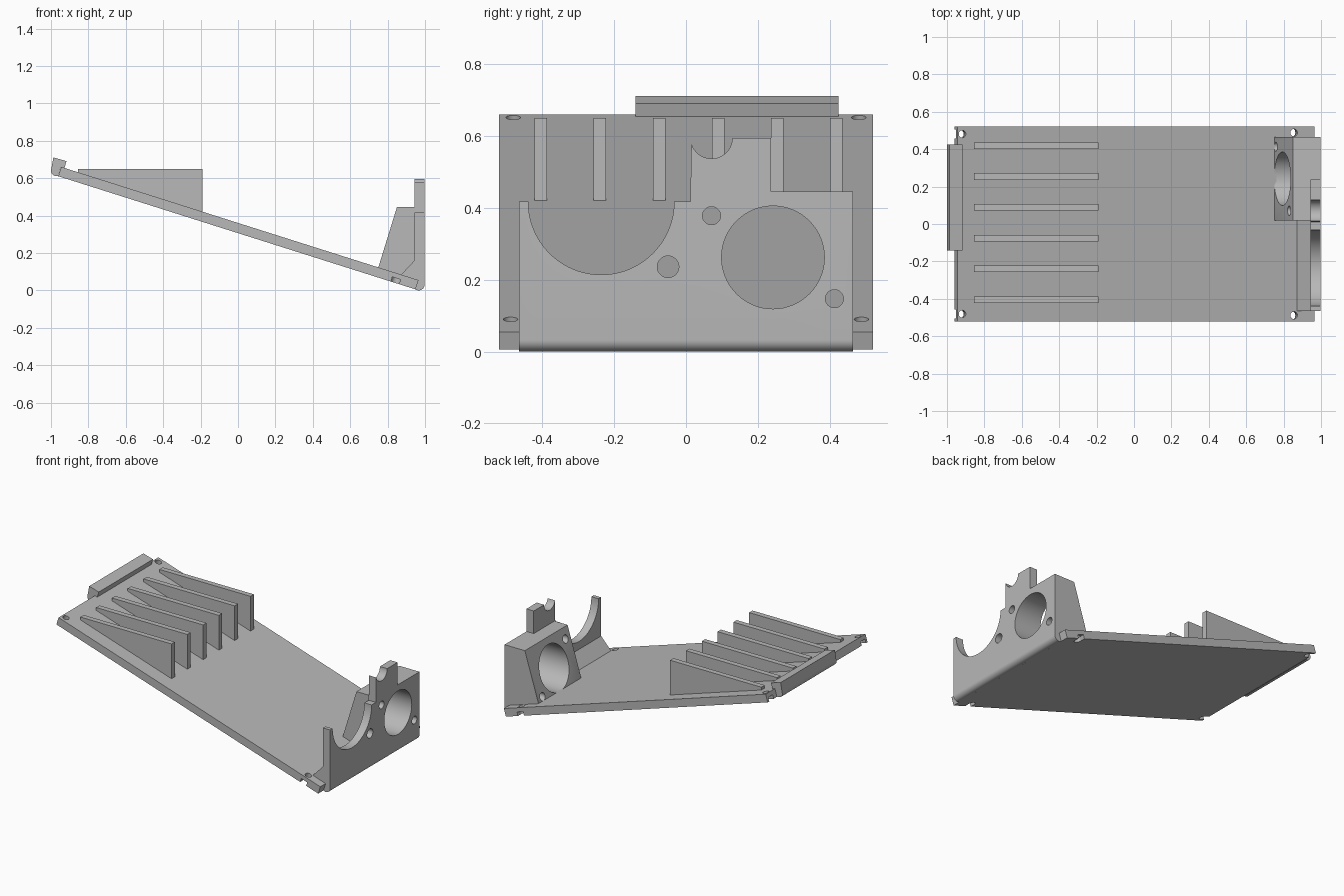
import bpy, bmesh, math
from mathutils import Vector

cube = bpy.data.objects.get("Cube")
if cube:
    bpy.data.objects.remove(cube, do_unlink=True)

grey = bpy.data.materials.new("plain grey")
grey.use_nodes = True
grey.diffuse_color = (0.48, 0.48, 0.48, 1)
grey.node_tree.nodes["Principled BSDF"].inputs["Base Color"].default_value = (0.48, 0.48, 0.48, 1)

TILT = math.atan(0.605 / 1.91)
THICK = 0.052


def top_z(x):
    """Height of the sloping plate's upper face."""
    return 0.055 + (0.965 - x) * math.tan(TILT)


def arc(cx, cz, r, start, end, n=32):
    angles = [math.radians(start + (end - start) * i / n) for i in range(n + 1)]
    return [(cx + r * math.cos(t), cz + r * math.sin(t)) for t in angles]


def prism(name, profile, lo, hi, axis):
    """Extrude a profile along y (profile in x, z) or along x (profile in y, z)."""
    bm = bmesh.new()
    place = (lambda a, b: (a, lo, b)) if axis == "y" else (lambda a, b: (lo, a, b))
    face = bm.faces.new([bm.verts.new(place(a, b)) for a, b in profile])
    out = bmesh.ops.extrude_face_region(bm, geom=[face])
    move = Vector((0, hi - lo, 0)) if axis == "y" else Vector((hi - lo, 0, 0))
    bmesh.ops.translate(bm, vec=move, verts=[v for v in out["geom"] if isinstance(v, bmesh.types.BMVert)])
    bmesh.ops.recalc_face_normals(bm, faces=bm.faces)
    mesh = bpy.data.meshes.new(name)
    bm.to_mesh(mesh)
    bm.free()
    obj = bpy.data.objects.new(name, mesh)
    bpy.context.collection.objects.link(obj)
    mesh.materials.append(grey)
    return obj


def activate(obj):
    bpy.ops.object.select_all(action="DESELECT")
    obj.select_set(True)
    bpy.context.view_layer.objects.active = obj


def combine(target, other, operation="DIFFERENCE"):
    mod = target.modifiers.new("cut", "BOOLEAN")
    mod.operation, mod.object, mod.solver = operation, other, "EXACT"
    activate(target)
    bpy.ops.object.modifier_apply(modifier=mod.name)
    bpy.data.objects.remove(other, do_unlink=True)


def bore(target, y, z, r):
    hole = arc(y, z, r, 0, 360, 64)[:-1]
    combine(target, prism("cutter", hole, 0.5, 1.2, "x"))


# Sloping base plate
dx, dz = THICK * math.sin(TILT), THICK * math.cos(TILT)
left, right = -0.945, 0.965
plate = prism("base_plate", [(left, top_z(left)), (right, top_z(right)),
                             (right - dx, top_z(right) - dz), (left - dx, top_z(left) - dz)],
              -0.52, 0.52, "y")

# Corner screw holes, with nut slots underneath that open outwards
for x, y, way in [(-0.918, 0.481, "end"), (0.855, 0.488, "side")]:
    for s in (-1, 1):
        spot = Vector((x, s * y, top_z(x)))
        normal = Vector((math.sin(TILT), 0, math.cos(TILT)))
        along = Vector((math.cos(TILT), 0, -math.sin(TILT)))
        low = spot - normal * THICK
        for centre, radius, depth in [(spot, 0.02, 0.2), (low, 0.024, 0.052)]:
            bpy.ops.mesh.primitive_cylinder_add(vertices=32, radius=radius, depth=depth,
                                                location=centre, rotation=(0, TILT, 0))
            combine(plate, bpy.context.object)
        out = along * -0.05 if way == "end" else Vector((0, s * 0.05, 0))
        bpy.ops.mesh.primitive_cube_add(size=1, location=low + out, rotation=(0, TILT, 0))
        slot = bpy.context.object
        slot.scale = (0.1, 0.046, 0.052) if way == "end" else (0.046, 0.1, 0.052)
        combine(plate, slot)

# Hooked lip on the high end
lip = prism("end_lip", [(-0.987, 0.711), (-0.917, 0.691), (-0.928, 0.654), (-0.946, 0.66),
                        (-0.961, 0.609)] + arc(-0.973, 0.639, 0.027, 285, 165, 12),
            -0.141, 0.424, "y")

# Six wedge ribs with level tops
for i in range(6):
    y = -0.404 + i * 0.1645
    prism(f"support_rib_{i + 1}", [(-0.855, 0.65), (-0.19, 0.65), (-0.19, top_z(-0.19) - 0.02),
                                   (-0.855, top_z(-0.855) - 0.02)], y - 0.0175, y + 0.0175, "y")

# Upright end wall with cradle, tower and small notch
outline = [(-0.465, -0.05), (-0.465, 0.417), (-0.44, 0.417)]
outline += arc(-0.236, 0.417, 0.203, 180, 360, 48)
outline += [(0.012, 0.417)]
outline += arc(0.071, 0.595, 0.058, 195, 360, 24)
outline += [(0.237, 0.595), (0.237, 0.446), (0.465, 0.446), (0.465, -0.05)]
wall = prism("end_wall", outline, 0.9, 0.998, "x")
side = [(0.945, 0.7), (0.945, 0.008)] + arc(0.966, 0.032, 0.032, 252, 360, 16) + [(0.998, 0.7)]
combine(wall, prism("cutter", side, -0.6, 0.6, "y"), "INTERSECT")

# Sloped bracing block behind the large opening
block = prism("bracing_block", [(0.75, 0.122), (0.85, 0.446), (0.946, 0.446), (0.946, 0.04),
                                (0.75, 0.1)], 0.02, 0.465, "y")

# Large opening and screw holes
for part in (wall, block):
    bore(part, 0.242, 0.262, 0.143)
    bore(part, 0.071, 0.378, 0.025)
    bore(part, 0.413, 0.147, 0.025)
bore(wall, -0.05, 0.236, 0.03)

# Chamfer where the wall meets the plate
prism("wall_chamfer", [(0.868, 0.08), (0.946, 0.163), (0.946, 0.03), (0.868, 0.06)],
      -0.465, 0.02, "y")

# Smooth the curved faces only
for obj in (plate, lip, wall, block):
    activate(obj)
    bpy.ops.object.shade_smooth_by_angle(angle=math.radians(25))
    obj.data.materials.clear()
    obj.data.materials.append(grey)
    obj.data.polygons.foreach_set("material_index", [0] * len(obj.data.polygons))
